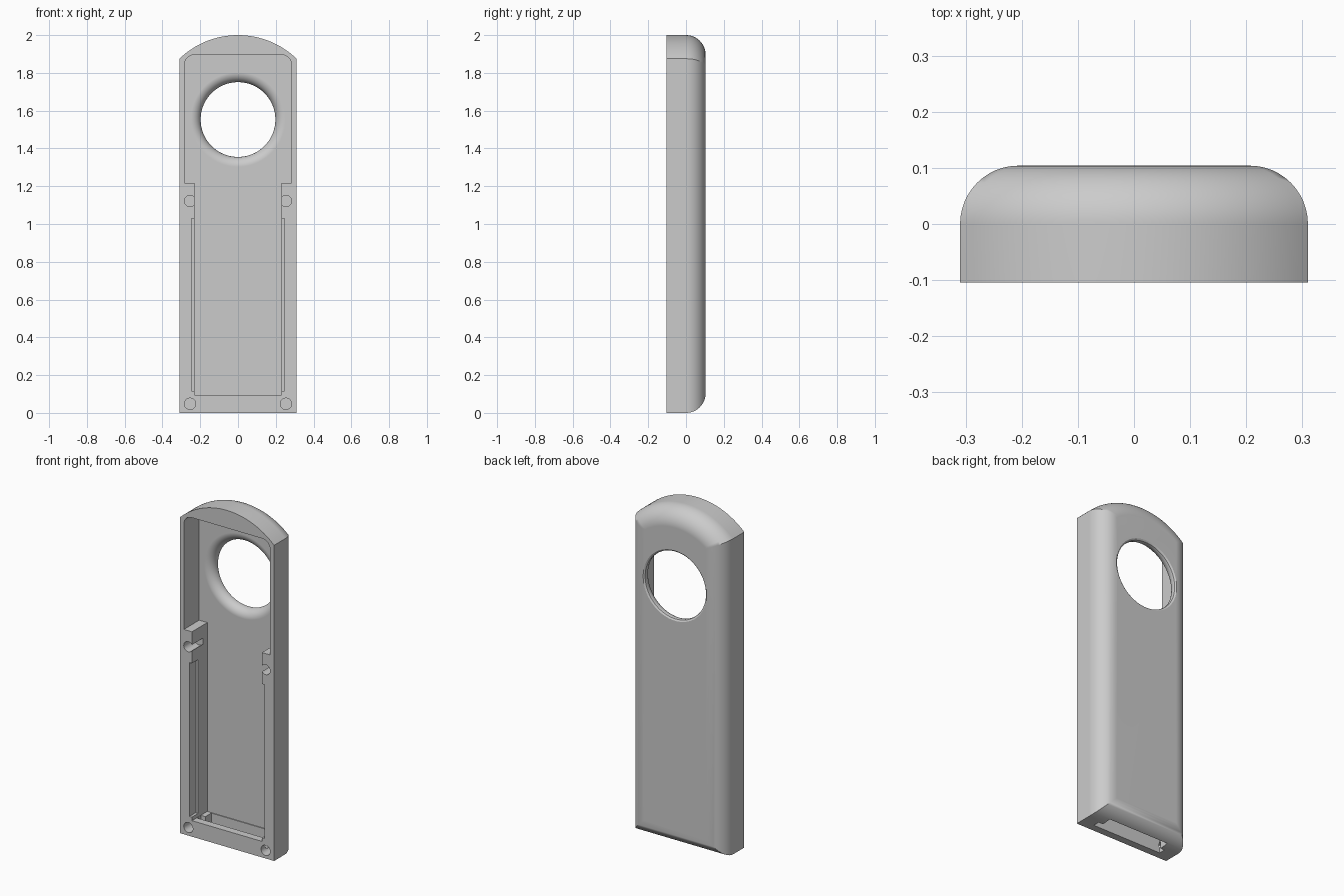
import bpy, bmesh
from math import sin, cos, asin, sqrt, pi, radians

default = bpy.data.objects.get("Cube")
if default:
    bpy.data.objects.remove(default, do_unlink=True)

W, FRONT, BACK = 0.31, -0.104, 0.104   # half width and depth limits
ROUND = 0.104                          # back edge rounding
EYE_Z, TOP_R = 1.553, 0.447            # shared centre of the hole and the top arc
FLOOR = 0.04                           # depth of the cavity floor

grey = bpy.data.materials.new("plain grey")
grey.use_nodes = True
grey.diffuse_color = (0.6, 0.6, 0.6, 1)
grey.node_tree.nodes["Principled BSDF"].inputs["Base Color"].default_value = (0.6, 0.6, 0.6, 1)


def loft(name, rings):
    """Join closed rings of points and cap both ends."""
    bm = bmesh.new()
    loops = [[bm.verts.new(p) for p in ring] for ring in rings]
    for a, b in zip(loops, loops[1:]):
        for i in range(len(a)):
            j = (i + 1) % len(a)
            bm.faces.new((a[i], a[j], b[j], b[i]))
    bm.faces.new(loops[0])
    bm.faces.new(loops[-1])
    bmesh.ops.recalc_face_normals(bm, faces=bm.faces)
    mesh = bpy.data.meshes.new(name)
    bm.to_mesh(mesh)
    bm.free()
    mesh.materials.append(grey)
    ob = bpy.data.objects.new(name, mesh)
    bpy.context.collection.objects.link(ob)
    return ob


def prism(name, outline, y0, y1):
    return loft(name, [[(x, y, z) for x, z in outline] for y in (y0, y1)])


def box(name, x0, x1, y0, y1, z0, z1):
    return prism(name, [(x0, z0), (x1, z0), (x1, z1), (x0, z1)], y0, y1)


def lathe(name, profile, x, z, sides):
    """Turn (radius, y) points about an axis along y."""
    return loft(name, [[(x + r * cos(2 * pi * i / sides), y, z + r * sin(2 * pi * i / sides))
                        for i in range(sides)] for r, y in profile])


def body_ring(y, d):
    """Arched outline pulled in by d."""
    w, r = W - d, TOP_R - d
    half = asin(w / r)
    pts = [(-w, y, d), (w, y, d)]
    for i in range(33):
        a = half * (1 - i / 16)
        pts.append((r * sin(a), y, EYE_Z + r * cos(a)))
    return pts


# Outer body with rounded back edges
rings = [body_ring(FRONT, 0)]
for i in range(13):
    t = pi / 2 * i / 12
    rings.append(body_ring(BACK - ROUND * (1 - sin(t)), ROUND * (1 - cos(t))))
case = loft("case_shell", rings)

cutters = []

# Stepped cavity with rounded upper corners
right = [(0.23, 0.095), (0.23, 1.217), (0.283, 1.217)]
for i in range(9):
    a = pi / 2 * i / 8
    right.append((0.233 + 0.05 * cos(a), 1.845 + 0.05 * sin(a)))
outline = right + [(-x, z) for x, z in reversed(right)]
cutters.append(prism("cavity_cutter", outline, -0.2, FLOOR))

# Ring hole, flared towards the cavity
profile = [(0.25, 0.02)]
for i in range(11):
    t = pi / 2 * i / 10
    profile.append((0.25 - 0.052 * sin(t), 0.09 - 0.05 * cos(t)))
profile += [(0.2, 0.098), (0.209, 0.104), (0.212, 0.15)]
cutters.append(lathe("ring_hole_cutter", profile, 0, EYE_Z, 96))

# Side ledges and fastener holes
for s in (-1, 1):
    xs = sorted((s * 0.2, s * 0.246))
    cutters.append(box("ledge_cutter", *xs, -0.2, -0.045, 0.116, 1.03))
    for z in (0.048, 1.122):
        cutters.append(lathe("fastener_cutter", [(0.03, -0.2), (0.03, 0)], s * 0.254, z, 32))

# Stepped slot through the bottom wall
cutters.append(box("slot_wide_cutter", -0.228, 0.228, -0.06, -0.02, -0.1, 0.13))
cutters.append(box("slot_narrow_cutter", -0.2, 0.2, -0.04, 0.035, -0.1, 0.14))

bpy.ops.object.select_all(action='DESELECT')
bpy.context.view_layer.objects.active = case
case.select_set(True)
for cutter in cutters:
    cutter.hide_render = True
    mod = case.modifiers.new("cut", 'BOOLEAN')
    mod.operation = 'DIFFERENCE'
    mod.solver = 'EXACT'
    mod.object = cutter
    bpy.ops.object.modifier_apply(modifier=mod.name)
for cutter in cutters:
    bpy.data.objects.remove(cutter, do_unlink=True)

bpy.ops.object.shade_smooth_by_angle(angle=radians(30))
weighted = case.modifiers.new("weighted_normals", 'WEIGHTED_NORMAL')
weighted.keep_sharp = True
